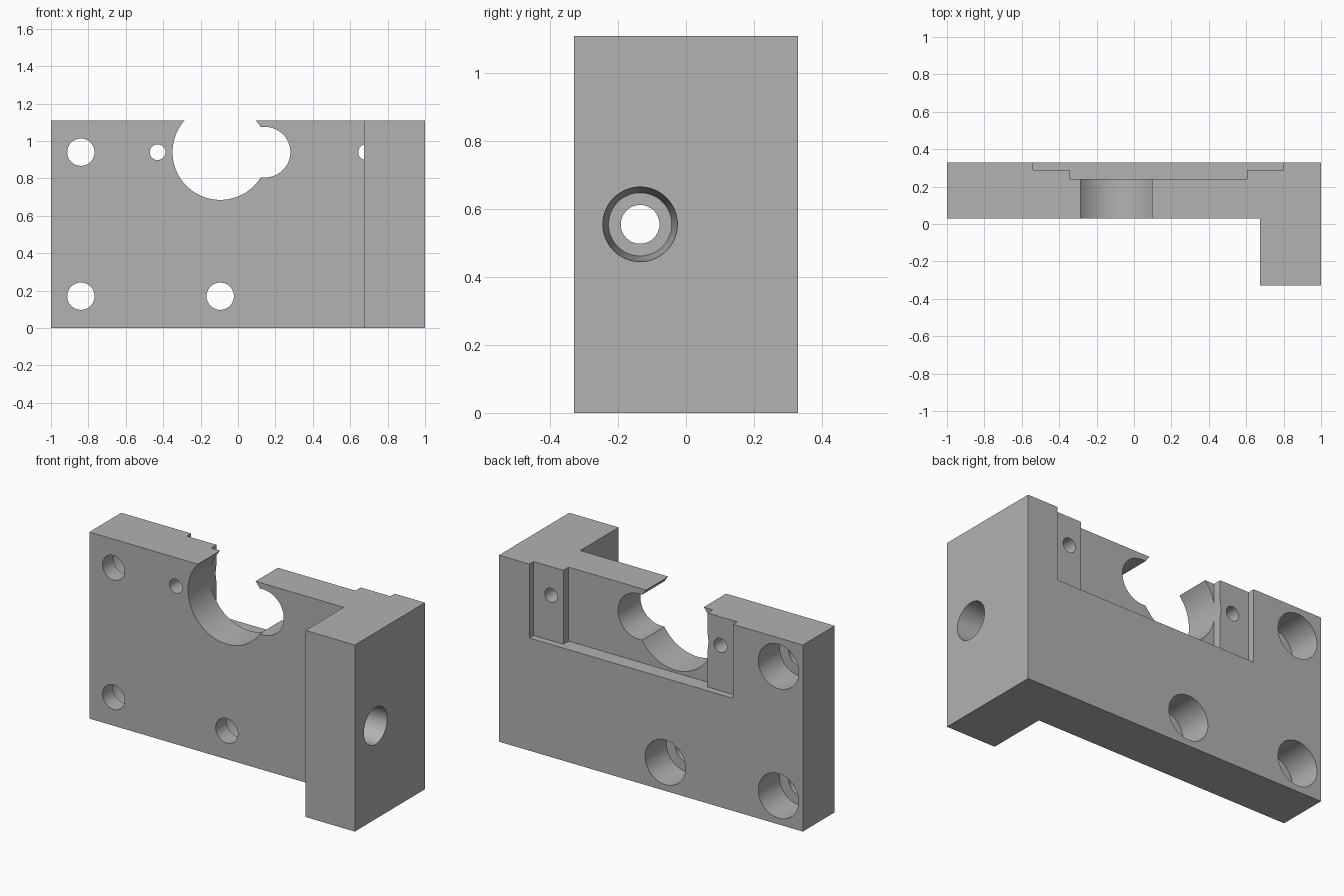
import bpy, bmesh
from math import radians
from mathutils import Matrix, Vector

if "Cube" in bpy.data.objects:
    bpy.data.objects.remove(bpy.data.objects["Cube"], do_unlink=True)

HEIGHT = 1.11
FRONT, BACK = 0.03, 0.33
HOLE_Z = 0.94

grey = bpy.data.materials.new("machined grey")
grey.use_nodes = True
colour = (0.445, 0.445, 0.445, 1)
grey.diffuse_color = colour
grey.node_tree.nodes["Principled BSDF"].inputs["Base Color"].default_value = colour


def make_object(name, bm):
    bmesh.ops.recalc_face_normals(bm, faces=bm.faces)
    mesh = bpy.data.meshes.new(name)
    bm.to_mesh(mesh)
    bm.free()
    mesh.materials.append(grey)
    obj = bpy.data.objects.new(name, mesh)
    bpy.context.collection.objects.link(obj)
    return obj


def box(name, low, high):
    bm = bmesh.new()
    bmesh.ops.create_cube(bm, size=1)
    low, high = Vector(low), Vector(high)
    for v in bm.verts:
        v.co = (low + high) / 2 + v.co * (high - low)
    return make_object(name, bm)


def rod(name, start, end, r_start, r_end=None, sides=64):
    """Cylinder or cone between two points."""
    start, end = Vector(start), Vector(end)
    axis = end - start
    turn = axis.to_track_quat('Z', 'Y').to_matrix().to_4x4()
    bm = bmesh.new()
    bmesh.ops.create_cone(bm, cap_ends=True, segments=sides, radius1=r_start,
                          radius2=r_end or r_start, depth=axis.length,
                          matrix=Matrix.Translation((start + end) / 2) @ turn)
    return make_object(name, bm)


# L-shaped body: plate with a forward arm on its left end
outline = [(-1, FRONT), (0.675, FRONT), (0.675, -BACK), (1, -BACK), (1, BACK), (-1, BACK)]
bm = bmesh.new()
base = bm.faces.new([bm.verts.new((x, y, 0)) for x, y in outline])
top = bmesh.ops.extrude_face_region(bm, geom=[base])["geom"]
bmesh.ops.translate(bm, vec=(0, 0, HEIGHT),
                    verts=[g for g in top if isinstance(g, bmesh.types.BMVert)])
body = make_object("mounting_bracket", bm)

cutters = []

# Stepped pocket in the back, open at the top
for name, left, right, depth in (("shallow_pocket", -0.54, 0.80, 0.04),
                                 ("deep_pocket", -0.345, 0.605, 0.09)):
    cutters.append(box(name, (left, BACK - depth, 0.67), (right, 0.5, 1.3)))

# Large round opening with a side slot
cutters.append(rod("main_opening", (-0.095, -0.1, HOLE_Z), (-0.095, 0.5, HOLE_Z), 0.255, sides=96))
cutters.append(rod("slot_end", (0.145, -0.1, HOLE_Z), (0.145, 0.5, HOLE_Z), 0.135))
cutters.append(box("slot_middle", (-0.05, -0.1, HOLE_Z - 0.135), (0.145, 0.5, HOLE_Z + 0.135)))

# Counterbored screw holes
for x, z in ((-0.84, HOLE_Z), (-0.84, 0.17), (-0.095, 0.17)):
    cutters.append(rod("screw_hole", (x, -0.1, z), (x, 0.5, z), 0.073))
    cutters.append(rod("counterbore", (x, BACK - 0.2, z), (x, 0.5, z), 0.133))

# Pin holes
for x in (-0.43, 0.685):
    cutters.append(rod("pin_hole", (x, 0.02, HOLE_Z), (x, 0.5, HOLE_Z), 0.042, sides=48))

# Tapered bore through the arm
cutters.append(rod("arm_hole", (0.5, -0.135, 0.555), (1.1, -0.135, 0.555), 0.057))
cutters.append(rod("arm_bore", (0.8, -0.135, 0.555), (1.001, -0.135, 0.555), 0.093, 0.11))

bpy.ops.object.select_all(action='DESELECT')
bpy.context.view_layer.objects.active = body
body.select_set(True)
for cutter in cutters:
    cutter.hide_render = True
    mod = body.modifiers.new(cutter.name, 'BOOLEAN')
    mod.operation = 'DIFFERENCE'
    mod.solver = 'EXACT'
    mod.object = cutter
    bpy.ops.object.modifier_apply(modifier=mod.name)
for cutter in cutters:
    bpy.data.objects.remove(cutter, do_unlink=True)

bpy.ops.object.shade_smooth_by_angle(angle=radians(20))
